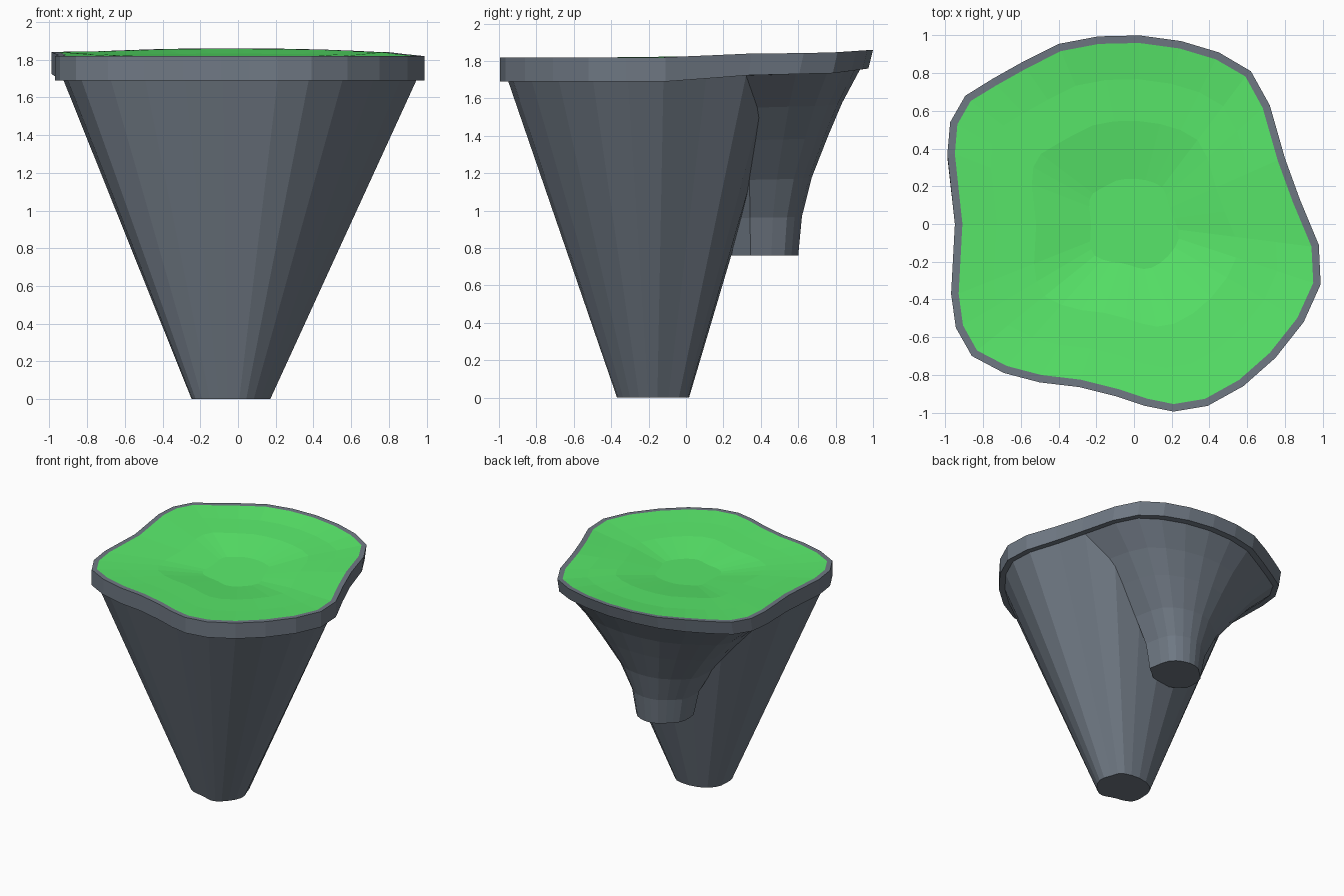
import bpy, bmesh
from mathutils import Vector

if "Cube" in bpy.data.objects:
    bpy.data.objects.remove(bpy.data.objects["Cube"])

# Island outline, clockwise from the left side
OUT = [(-.95, 0), (-.99, .37), (-.975, .54), (-.895, .68), (-.75, .77), (-.59, .86),
       (-.4, .955), (-.19, .995), (.03, 1), (.25, .97), (.45, .91), (.62, .81),
       (.72, .63), (.80, .35), (.88, .13), (.98, -.11), (.99, -.32), (.90, -.52),
       (.75, -.71), (.58, -.86), (.39, -.965), (.21, -.995), (.06, -.965),
       (-.09, -.915), (-.29, -.865), (-.5, -.84), (-.69, -.79), (-.86, -.70),
       (-.945, -.55), (-.97, -.37)]
SPLIT = 13  # right-hand crease where the two roots meet


def material(name, color):
    m = bpy.data.materials.new(name)
    m.diffuse_color = color
    m.use_nodes = True
    m.node_tree.nodes["Principled BSDF"].inputs["Base Color"].default_value = m.diffuse_color
    return m


ROCK = material("slate", (.16, .19, .23, 1))
GRASS = material("grass", (.10, .82, .147, 1))


def interp(table, v):
    for (a, fa), (b, fb) in zip(table, table[1:]):
        if v <= b:
            return fa + (fb - fa) * max(0, (v - a) / (b - a))
    return table[-1][1]


def top_z(y):
    return interp([(-.1, 1.82), (.35, 1.84), (.75, 1.843), (1, 1.86)], y)


def under_z(y):
    return interp([(-.1, 1.69), (.35, 1.725), (.8, 1.735), (.97, 1.76)], y)


def inset(pts, d):
    res = []
    for i, p in enumerate(pts):
        t = Vector(pts[(i + 1) % len(pts)]) - Vector(pts[i - 1])
        n = Vector((t.y, -t.x)).normalized()
        res.append((p[0] + n.x * d, p[1] + n.y * d))
    return res


def loft(name, rings, mat, cap=False, face_up=False):
    bm = bmesh.new()
    vs = [[bm.verts.new(p) for p in r] for r in rings]
    n = len(rings[0])
    for a, b in zip(vs, vs[1:]):
        for i in range(n):
            j = (i + 1) % n
            bm.faces.new((a[i], a[j], b[j], b[i]))
    if cap:
        bm.faces.new(vs[-1])
    bmesh.ops.recalc_face_normals(bm, faces=bm.faces)
    if face_up and sum(f.normal.z for f in bm.faces) < 0:
        bmesh.ops.reverse_faces(bm, faces=bm.faces)
    me = bpy.data.meshes.new(name)
    bm.to_mesh(me)
    bm.free()
    me.materials.append(mat)
    bpy.context.collection.objects.link(bpy.data.objects.new(name, me))


# Rim band: inner top edge, outer top edge, outer lower edge, underside
inner = inset(OUT, .04)
low = [(x, y - .025 * min(1, max(0, y / .6))) for x, y in OUT]
low_in = inset(low, .06)
loft("rim", [[(x, y, top_z(y)) for x, y in inner],
             [(x, y, top_z(y)) for x, y in OUT],
             [(x, y, under_z(y)) for x, y in low],
             [(x, y, under_z(y)) for x, y in low_in]], ROCK)

# Grass: surface inside the rim with a shallow hollow in the middle
loft("grass", [[(x * s, y * s, top_z(y * s) - d) for x, y in inner]
               for s, d in ((1, 0), (.8, .012), (.57, .022), (.25, .062))],
     GRASS, True, True)

# Main rock root, tapering straight to the foot
edge = inset(low, .045)
ring = edge[SPLIT:] + [edge[0], (-.80, .2), (-.62, .36), (-.33, .48), (0, .53),
                       (.33, .51), (.58, .45)]
loft("main_rock", [[(x, y, under_z(y)) for x, y in ring],
                   [(-.245 + (x + .92) * .223, -.37 + (y + .955) * .26, 0)
                    for x, y in ring]], ROCK, True)

# Rear rock root, flaring outward up to the rim
ring = edge[:SPLIT + 1] + [(.3, .1), (-.4, 0)]
levels = [(1, 1), (.82, .71), (.64, .48), (.42, .22), (.21, .06), (0, 0)]
rear = []
for h, t in levels:
    row = []
    for i, (x, y) in enumerate(ring):
        bx = -.28 + (x + .92) * .245
        by = .6 + ((max(y, .2) if i == 0 else y) - .93) * .42
        row.append((bx + (x - bx) * t, by + (y - by) * t, .76 + (under_z(y) - .76) * h))
    rear.append(row)
loft("rear_rock", rear, ROCK, True)
